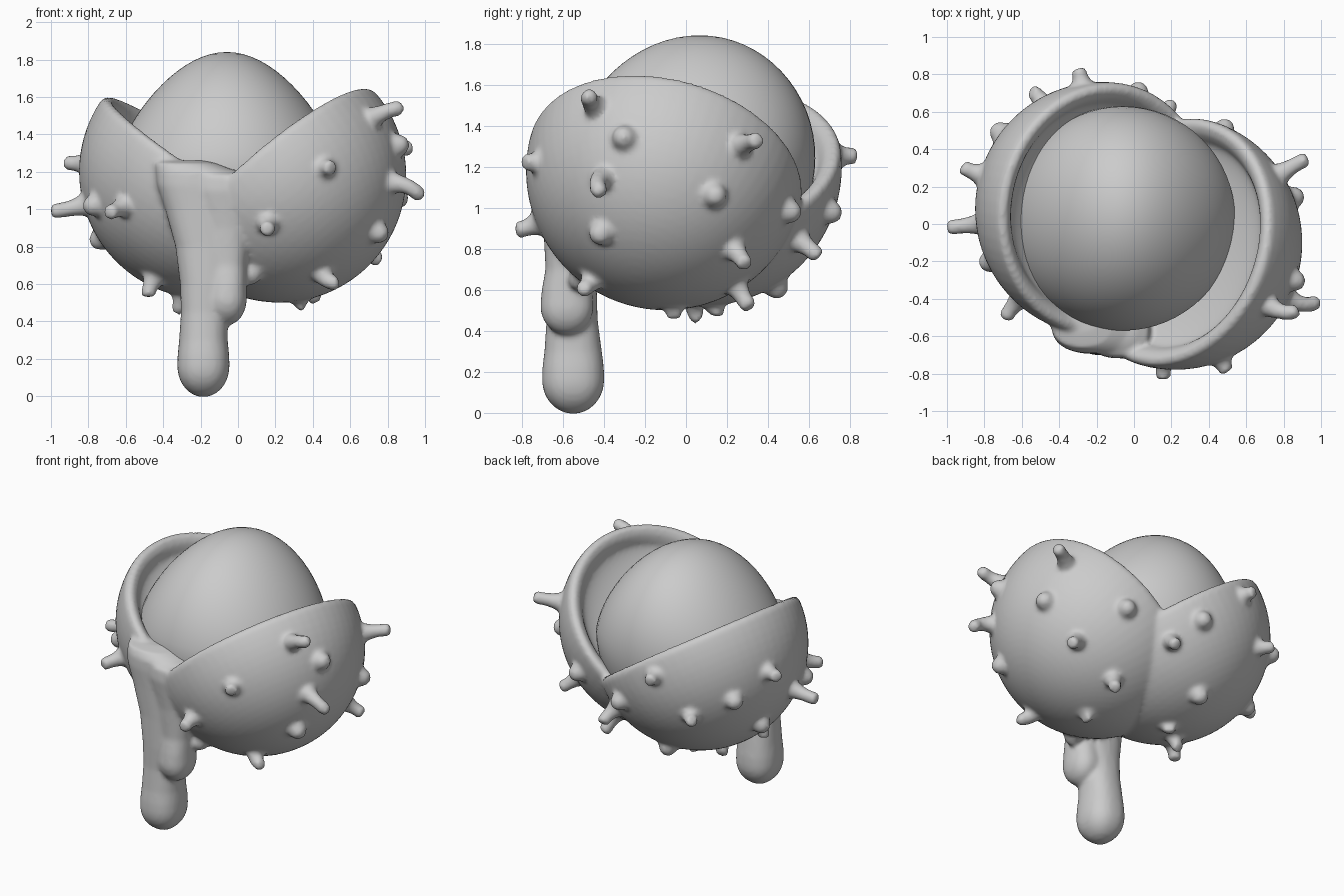
import bpy, bmesh, math
from mathutils import Vector

if "Cube" in bpy.data.objects:
    bpy.data.objects.remove(bpy.data.objects["Cube"])

RIGHT, LEFT, R = Vector((0.22, -0.10, 1.18)), Vector((-0.17, 0.08, 1.20)), 0.68


def finish(name, bm):
    bmesh.ops.recalc_face_normals(bm, faces=bm.faces)
    me = bpy.data.meshes.new(name)
    bm.to_mesh(me)
    bm.free()
    for p in me.polygons:
        p.use_smooth = True
    ob = bpy.data.objects.new(name, me)
    bpy.context.collection.objects.link(ob)
    return ob


def loft(bm, rings):
    """Skin a list of closed rings and cap both ends."""
    vs = [[bm.verts.new(p) for p in r] for r in rings]
    n = len(vs[0])
    for a, b in zip(vs, vs[1:]):
        for i in range(n):
            j = (i + 1) % n
            bm.faces.new((a[i], a[j], b[j], b[i]))
    bm.faces.new(vs[0][::-1])
    bm.faces.new(vs[-1])


def ring(c, axis, rad, n):
    q = Vector(axis).to_track_quat('Z', 'Y')
    return [Vector(c) + q @ Vector((rad * math.cos(2 * math.pi * i / n),
                                    rad * math.sin(2 * math.pi * i / n), 0)) for i in range(n)]


def fuse(ob, voxel, iters):
    m = ob.modifiers.new("fuse", 'REMESH')
    m.mode, m.voxel_size, m.use_smooth_shade = 'VOXEL', voxel, True
    s = ob.modifiers.new("soften", 'SMOOTH')
    s.factor, s.iterations = 0.5, iters


def half_shell(bm, c, axis, depth):
    """Thick bowl with a rounded lip, turned about its opening axis."""
    axis = Vector(axis).normalized()
    prof = [(R * math.sin(t), -R * math.cos(t))
            for t in [0.02 + (math.pi / 2 - 0.02) * i / 20 for i in range(21)]]
    prof += [(0.672, 0.03), (0.64, 0.042), (0.60, 0.02)]
    prof += [(0.57 * math.cos(t), -0.02 - depth * math.sin(t))
             for t in [1.55 * i / 16 for i in range(17)]]
    loft(bm, [ring(c + axis * z, axis, r, 64) for r, z in prof])


def spike(bm, c, base, tip=None):
    """Curved nub towards tip, or a low bump when no tip is given."""
    n = (Vector(base) - c).normalized()
    b = c + n * R
    if tip is None:
        pts = [b - n * .04, b, b + n * .025, b + n * .045, b + n * .06, b + n * .066]
        rad = [.08, .068, .056, .045, .03, .01]
    else:
        t = Vector(tip)
        mid = b + n * (t - b).length * 0.7
        pts = [b - n * .04] + [b * (1 - u) ** 2 + mid * 2 * u * (1 - u) + t * u * u
                               for u in (0, .25, .5, .75, .92, 1)]
        rad = [.085, .062, .046, .041, .042, .038, .022]
    rings = []
    for i, p in enumerate(pts):
        d = pts[min(i + 1, len(pts) - 1)] - pts[max(i - 1, 0)]
        rings.append(ring(p, d, rad[i], 14))
    loft(bm, rings)


def drip(bm, sections):
    """Sections: height, centre x, centre y, half width, half depth."""
    rings = []
    for z, x, y, a, b in sections:
        pts = []
        for i in range(28):
            co, si = math.cos(2 * math.pi * i / 28), math.sin(2 * math.pi * i / 28)
            pts.append((x + a * math.copysign(abs(co) ** .85, co),
                        y + b * math.copysign(abs(si) ** .85, si), z))
        rings.append(pts)
    loft(bm, rings)


def drop_end(x, y, a, b, z, h):
    """Rounded lower end of a drop."""
    return [(z - h * math.sin(t), x, y, a * math.cos(t), b * math.cos(t))
            for t in [1.5 * i / 7 for i in range(8)]]


# inner ball, pinched sideways towards the top
bm = bmesh.new()
bmesh.ops.create_uvsphere(bm, u_segments=64, v_segments=32, radius=0.6)
for v in bm.verts:
    h = max(v.co.z, 0)
    v.co.x *= 1 - 0.42 * h
    v.co.y = v.co.y * (1 - 0.08 * h) + 0.06 * h
bmesh.ops.translate(bm, verts=bm.verts, vec=(-0.06, 0.03, 1.24))
finish("inner_ball", bm)

# split shell: two bowls with nubs
bm = bmesh.new()
half_shell(bm, RIGHT, (-0.63, 0.21, 0.75), 0.12)
half_shell(bm, LEFT, (0.55, -0.10, 0.83), 0.10)
for base, tip in [
        ((.71, -.43, 1.48), (.88, -.46, 1.54)), ((.85, -.30, 1.34), None),
        ((.82, -.40, 1.14), (.98, -.41, 1.06)), ((.77, .26, 1.30), (.93, .35, 1.33)),
        ((.85, .14, 1.06), None), ((.74, -.41, .88), None),
        ((.66, .23, .80), (.76, .29, .72)), ((.45, -.45, .66), (.54, -.50, .61)),
        ((.47, -.73, 1.22), (.50, -.79, 1.22)), ((.16, -.73, .92), (.16, -.83, .89)),
        ((.07, -.51, .66), None), ((.34, -.06, .51), (.36, -.06, .48)),
        ((.38, .25, .61), (.42, .31, .51)), ((.47, .48, .99), None)]:
    spike(bm, RIGHT, base, tip)
for base, tip in [
        ((-.80, .26, 1.24), (-.92, .31, 1.25)), ((-.83, 0, 1.02), (-1.0, -.02, .99)),
        ((-.77, -.20, 1.02), None), ((-.62, -.41, 1.01), (-.69, -.51, .98)),
        ((-.72, .22, .85), None), ((-.45, -.15, .63), (-.48, -.17, .53)),
        ((-.28, .75, 1.25), (-.30, .83, 1.25)), ((-.48, .63, 1.0), (-.55, .71, 1.0)),
        ((-.69, .47, 1.1), None), ((.15, .55, .84), (.19, .65, .76)),
        ((-.17, .43, .63), None), ((-.17, .14, .53), (-.15, .17, .51)),
        ((-.30, .04, .54), (-.32, .07, .46)), ((.02, .70, .98), None)]:
    spike(bm, LEFT, base, tip)

# front drip: spill-over shelf and sheet running down into two drops
drip(bm, [(1.26, -.30, -.50, .13, .08), (1.245, -.28, -.53, .165, .13), (1.2, -.22, -.55, .22, .14),
          (1.13, -.21, -.555, .225, .14), (1.0, -.19, -.56, .20, .13), (.8, -.165, -.56, .17, .125),
          (.6, -.165, -.56, .145, .125), (.45, -.18, -.555, .125, .125), (.3, -.185, -.55, .13, .14),
          (.22, -.185, -.55, .138, .15)] + drop_end(-.185, -.55, .14, .152, .16, .165))
drip(bm, [(1.21, -.12, -.53, .13, .12), (1.18, -.09, -.57, .17, .14), (1.1, -.08, -.58, .17, .14),
          (.9, -.06, -.57, .13, .125), (.7, -.055, -.575, .10, .11), (.6, -.055, -.58, .10, .123)]
     + drop_end(-.058, -.58, .105, .13, .52, .14))
fuse(finish("split_shell_with_drip", bm), 0.015, 5)
